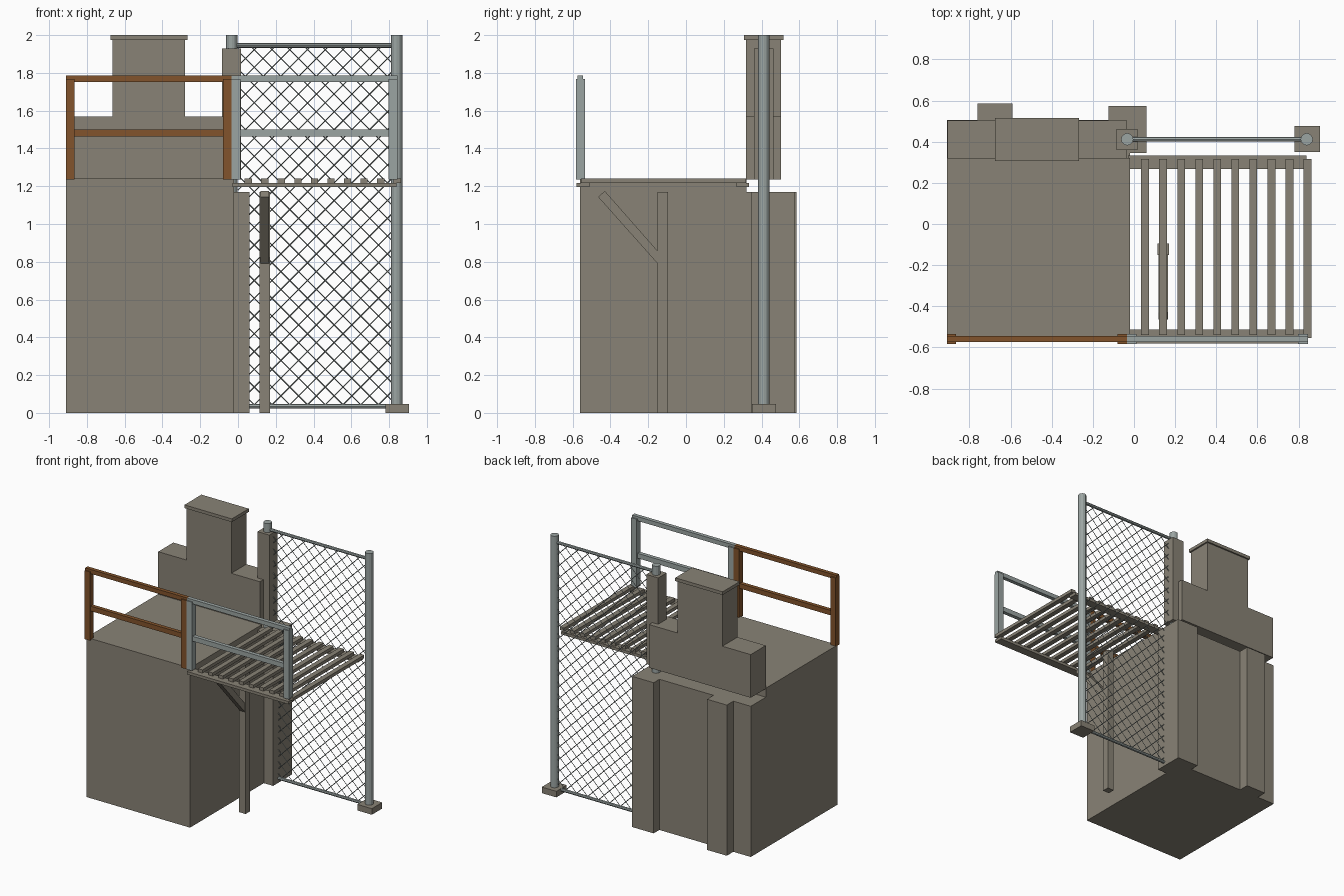
import bpy, bmesh, math
from mathutils import Vector, Matrix

if "Cube" in bpy.data.objects:
    bpy.data.objects.remove(bpy.data.objects["Cube"])


def material(name, rgb):
    m = bpy.data.materials.new(name)
    m.diffuse_color = (*rgb, 1)
    m.use_nodes = True
    m.node_tree.nodes["Principled BSDF"].inputs["Base Color"].default_value = m.diffuse_color
    return m


STONE = material("weathered_stone", (0.25, 0.226, 0.18))
METAL = material("galvanised_metal", (0.33, 0.375, 0.365))
RUST = material("rusty_brown", (0.225, 0.088, 0.025))


def finish(bm, name, mat):
    bmesh.ops.recalc_face_normals(bm, faces=bm.faces)
    me = bpy.data.meshes.new(name)
    bm.to_mesh(me)
    bm.free()
    me.materials.append(mat)
    ob = bpy.data.objects.new(name, me)
    bpy.context.collection.objects.link(ob)
    return ob


def add_box(bm, x, y, z):
    size = Matrix.Diagonal((x[1] - x[0], y[1] - y[0], z[1] - z[0], 1))
    mid = Vector((sum(x) / 2, sum(y) / 2, sum(z) / 2))
    bmesh.ops.create_cube(bm, size=1, matrix=Matrix.Translation(mid) @ size)


def boxes(name, mat, *dims):
    bm = bmesh.new()
    for d in dims:
        add_box(bm, *d)
    return finish(bm, name, mat)


def add_rod(bm, a, b, r, sides):
    a, b = Vector(a), Vector(b)
    d = b - a
    rot = d.to_track_quat('Z', 'Y').to_matrix().to_4x4()
    bmesh.ops.create_cone(bm, cap_ends=True, segments=sides, radius1=r, radius2=r,
                          depth=d.length, matrix=Matrix.Translation((a + b) / 2) @ rot)


def rod(name, mat, a, b, r, sides=12):
    bm = bmesh.new()
    add_rod(bm, a, b, r, sides)
    return finish(bm, name, mat)


def extrude_x(name, mat, yz, x0, x1):
    bm = bmesh.new()
    face = bm.faces.new([bm.verts.new((x0, y, z)) for y, z in yz])
    new = bmesh.ops.extrude_face_region(bm, geom=[face])["geom"]
    bmesh.ops.translate(bm, vec=(x1 - x0, 0, 0),
                        verts=[v for v in new if isinstance(v, bmesh.types.BMVert)])
    return finish(bm, name, mat)


# Main block with a lower ledge along the back
extrude_x("main_block", STONE,
          [(-0.56, 0), (0.505, 0), (0.505, 1.17), (0.32, 1.17), (0.32, 1.24), (-0.56, 1.24)],
          -0.91, -0.02)
# Back pilasters
boxes("corner_pillar", STONE, ((-0.125, 0.06), (0.345, 0.575), (0, 1.17)))
boxes("back_pilaster", STONE, ((-0.76, -0.59), (0.45, 0.585), (0, 1.17)))

# Upper wall with chimney and cap
boxes("upper_wall", STONE, ((-0.908, -0.035), (0.318, 0.503), (1.235, 1.57)))
boxes("chimney", STONE, ((-0.665, -0.28), (0.318, 0.503), (1.57, 1.975)))
boxes("chimney_cap", STONE, ((-0.675, -0.268), (0.307, 0.515), (1.975, 2.0)))

# Slatted platform
boxes("platform_beams", STONE,
      ((-0.03, 0.84), (-0.58, -0.512), (1.195, 1.217)),
      ((-0.03, 0.84), (0.267, 0.333), (1.195, 1.217)))
boxes("platform_slats", STONE,
      *[((0.035 + i * 0.0877, 0.073 + i * 0.0877),
         (-0.555 if i == 9 else -0.54, 0.317), (1.217, 1.242)) for i in range(10)])

# Support post and diagonal brace
boxes("support_post", STONE, ((0.115, 0.17), (-0.15, -0.095), (0, 1.17)))
extrude_x("support_brace", STONE,
          [(-0.465, 1.143), (-0.43, 1.175), (-0.15, 0.857), (-0.15, 0.79)], 0.12, 0.165)


# Handrails: two posts, a mid rail and a top rail
def handrail(name, mat, x0, x1, w):
    boxes(name, mat,
          ((x0, x0 + w), (-0.583, -0.535), (1.235, 1.768)),
          ((x1 - w, x1), (-0.583, -0.535), (1.235, 1.768)),
          ((x0 + w, x1 - w), (-0.575, -0.545), (1.462, 1.5)),
          ((x0, x1), (-0.575, -0.545), (1.752, 1.785)))


handrail("left_handrail", RUST, -0.91, -0.035, 0.045)
handrail("right_handrail", METAL, -0.035, 0.845, 0.047)

# Fence posts, footing and wall post
FY = 0.412
boxes("fence_footing", STONE, ((0.78, 0.905), (0.35, 0.477), (0, 0.047)))
boxes("wall_post", STONE, ((-0.085, 0.017), (0.36, 0.463), (1.235, 1.93)))
rod("right_fence_pole", METAL, (0.84, FY, 0.04), (0.84, FY, 2.0), 0.03)
rod("left_fence_pole", METAL, (-0.033, FY, 1.16), (-0.033, FY, 2.0), 0.03)
for label, z in (("top", 1.945), ("bottom", 0.035)):
    rod(label + "_fence_bar", METAL, (-0.03, FY, z), (0.84, FY, z), 0.012, 8)

# Chain link: two sets of diagonal wires clipped to the fence frame
X0, X1, Z0, Z1, PITCH = 0.0, 0.83, 0.035, 1.945, 0.094
bm = bmesh.new()
w, h = X1 - X0, Z1 - Z0
for i in range(1, int((w + h) / PITCH) + 1):
    c = i * PITCH
    u0, u1 = max(0, c - h), min(w, c)
    if u1 - u0 < 0.01:
        continue
    add_rod(bm, (X0 + u0, FY - 0.002, Z0 + c - u0), (X0 + u1, FY - 0.002, Z0 + c - u1), 0.003, 4)
    add_rod(bm, (X1 - u0, FY + 0.002, Z0 + c - u0), (X1 - u1, FY + 0.002, Z0 + c - u1), 0.003, 4)
finish(bm, "chain_link_mesh", METAL)
